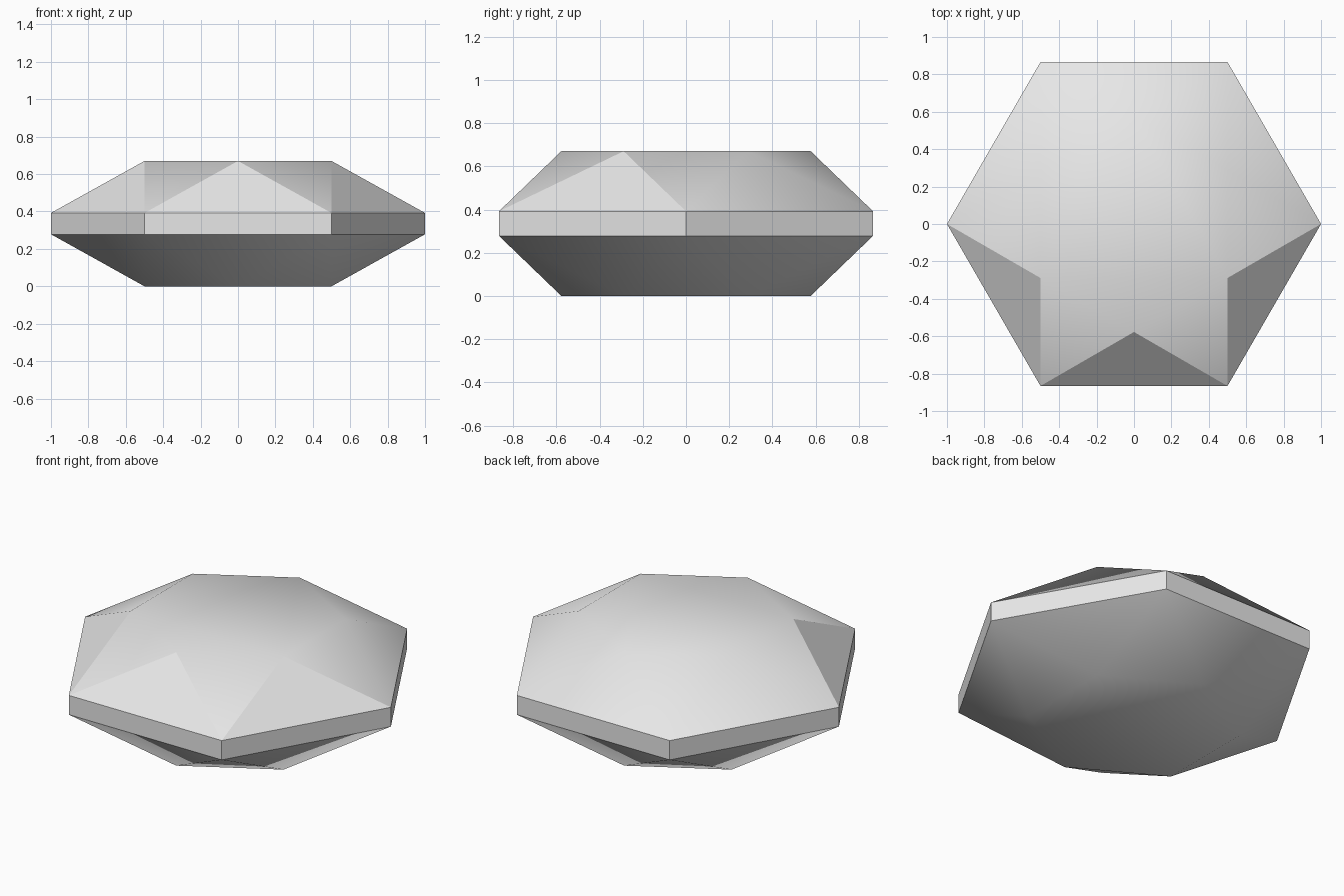
import bpy, bmesh, math

old = bpy.data.objects.get("Cube")
if old:
    bpy.data.objects.remove(old, do_unlink=True)

# Plain grey stone material
grey = bpy.data.materials.new("stone_grey")
grey.use_nodes = True
color = (0.8, 0.8, 0.8, 1.0)
grey.diffuse_color = color
grey.node_tree.nodes["Principled BSDF"].inputs["Base Color"].default_value = color

SIDES = 6
TABLE_RADIUS = 1 / math.sqrt(3)
HEIGHT = 0.67
GIRDLE_LOW, GIRDLE_HIGH = 0.278, 0.392

bm = bmesh.new()


def ring(radius, z, turn):
    """Hexagon of vertices, turned by a fraction of one side."""
    step = math.tau / SIDES
    return [bm.verts.new((radius * math.cos((i + turn) * step),
                          radius * math.sin((i + turn) * step), z))
            for i in range(SIDES)]


def facets(girdle, table):
    """Alternating triangles between the girdle and a half-turned flat table."""
    for i in range(SIDES):
        j = (i + 1) % SIDES
        bm.faces.new((girdle[i], girdle[j], table[i]))
        bm.faces.new((table[i], girdle[j], table[j]))
    bm.faces.new(table)


# Girdle band, crown above and pavilion below
low = ring(1, GIRDLE_LOW, 0)
high = ring(1, GIRDLE_HIGH, 0)
for i in range(SIDES):
    j = (i + 1) % SIDES
    bm.faces.new((low[i], low[j], high[j], high[i]))
facets(high, ring(TABLE_RADIUS, HEIGHT, 0.5))
facets(low, ring(TABLE_RADIUS, 0, 0.5))
bmesh.ops.recalc_face_normals(bm, faces=bm.faces)

mesh = bpy.data.meshes.new("cut_stone")
bm.to_mesh(mesh)
bm.free()
mesh.materials.append(grey)
stone = bpy.data.objects.new("cut_stone", mesh)
bpy.context.collection.objects.link(stone)

# Smooth facets, crisp girdle
bpy.ops.object.select_all(action='DESELECT')
stone.select_set(True)
bpy.context.view_layer.objects.active = stone
bpy.ops.object.shade_smooth_by_angle(angle=math.radians(30))

# Crisp edges around the steep crown facets at the front
edges = {tuple(sorted(e.vertices)): e for e in mesh.edges}
for face in mesh.polygons:
    steep = 0.65 < face.normal.z < 0.8
    if steep and face.normal.y < 0:
        for key in face.edge_keys:
            edges[tuple(sorted(key))].use_edge_sharp = True
